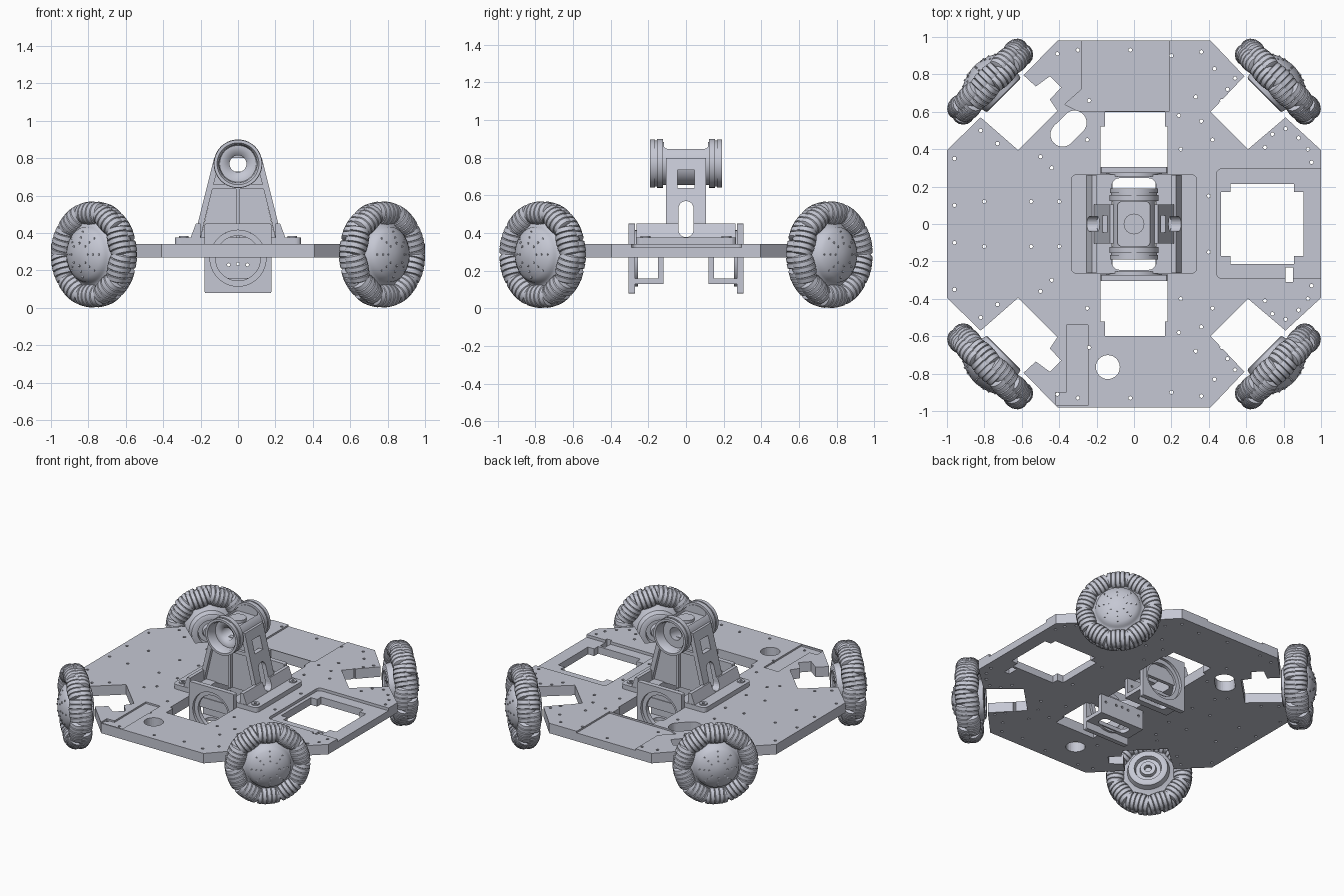
import bpy, bmesh, math
from mathutils import Matrix, Vector

if "Cube" in bpy.data.objects:
    bpy.data.objects.remove(bpy.data.objects["Cube"])

grey = bpy.data.materials.new("brushed_grey")
grey.use_nodes = True
COLOR = (0.56, 0.575, 0.655, 1)
grey.diffuse_color = COLOR
grey.node_tree.nodes["Principled BSDF"].inputs["Base Color"].default_value = COLOR


def finish(name, bm, smooth=False):
    bmesh.ops.recalc_face_normals(bm, faces=bm.faces)
    me = bpy.data.meshes.new(name)
    bm.to_mesh(me)
    bm.free()
    me.materials.append(grey)
    ob = bpy.data.objects.new(name, me)
    bpy.context.collection.objects.link(ob)
    if smooth:
        activate(ob)
        bpy.ops.object.shade_smooth_by_angle(angle=math.radians(35))
    return ob


def activate(ob):
    bpy.ops.object.select_all(action='DESELECT')
    ob.select_set(True)
    bpy.context.view_layer.objects.active = ob


def add_prism(bm, pts, lo, hi, axis='z'):
    # Extrude a 2D outline along an axis: z uses (x,y), y uses (x,z), x uses (y,z)
    place = {'z': lambda a, b, c: (a, b, c), 'y': lambda a, b, c: (a, c, b),
             'x': lambda a, b, c: (c, a, b)}[axis]
    bot = [bm.verts.new(place(a, b, lo)) for a, b in pts]
    top = [bm.verts.new(place(a, b, hi)) for a, b in pts]
    bm.faces.new(bot)
    bm.faces.new(top[::-1])
    for i in range(len(pts)):
        j = (i + 1) % len(pts)
        bm.faces.new((bot[i], bot[j], top[j], top[i]))


def prism(name, pts, lo, hi, axis='z', smooth=False):
    bm = bmesh.new()
    add_prism(bm, pts, lo, hi, axis)
    return finish(name, bm, smooth)


def rect(x0, x1, y0, y1, r=0):
    if not r:
        return [(x0, y0), (x1, y0), (x1, y1), (x0, y1)]
    out = []
    for k, (cx, cy) in enumerate([(x1 - r, y1 - r), (x0 + r, y1 - r), (x0 + r, y0 + r), (x1 - r, y0 + r)]):
        for i in range(6):
            a = math.pi / 2 * (k + i / 5)
            out.append((cx + r * math.cos(a), cy + r * math.sin(a)))
    return out


def circle(cx, cy, r, n=32):
    return [(cx + r * math.cos(2 * math.pi * i / n), cy + r * math.sin(2 * math.pi * i / n)) for i in range(n)]


def add_lathe(bm, profile, mat, n=48):
    # Revolve (radius, height) points about local z; radius 0 closes to a pole
    rings = []
    for r, h in profile:
        if r < 1e-6:
            rings.append([bm.verts.new(mat @ Vector((0, 0, h)))] * n)
        else:
            rings.append([bm.verts.new(mat @ Vector((x, y, h))) for x, y in circle(0, 0, r, n)])
    for a, b in zip(rings, rings[1:]):
        for i in range(n):
            j = (i + 1) % n
            bm.faces.new(list(dict.fromkeys((a[i], a[j], b[j], b[i]))))


def lathe(name, profile, mat, n=48):
    bm = bmesh.new()
    add_lathe(bm, profile, mat, n)
    return finish(name, bm, True)


def cut(ob, *cutters):
    for c in cutters:
        m = ob.modifiers.new("cut", 'BOOLEAN')
        m.operation, m.solver, m.object = 'DIFFERENCE', 'EXACT', c
        activate(ob)
        bpy.ops.object.modifier_apply(modifier=m.name)
        bpy.data.objects.remove(c)
    return ob


# Chassis plate: clipped square with four diagonal wheel slots
right = [(0.41, -0.98), (0.59, -0.79), (0.41, -0.6), (0.61, -0.4), (0.81, -0.57), (1, -0.395)]
right += [(x, -y) for x, y in right[::-1]]
left = [(-0.41, 0.98), (-0.59, 0.795), (-0.525, 0.735), (-0.45, 0.79), (-0.39, 0.73), (-0.45, 0.665),
        (-0.41, 0.605), (-0.62, 0.395), (-0.82, 0.57), (-1, 0.395)]
left += [(x, -y) for x, y in left[::-1]]
plate = prism("chassis_plate", right + left, 0.27, 0.342)

# Shallow pockets on the top of the plate
cut(plate,
    prism("c", rect(0.44, 1.05, -0.29, 0.295, 0.03), 0.322, 0.4),
    prism("c", [(-0.28, 1.05), (-0.28, 0.72), (-0.37, 0.64), (-0.30, 0.605), (0.19, 0.605), (0.19, 1.05)], 0.33, 0.4),
    prism("c", [(-0.42, -0.9), (-0.36, -0.9), (-0.36, -0.54), (-0.245, -0.54), (-0.245, -0.97), (-0.42, -0.97)], 0.33, 0.4))


# Openings through the plate
def window(s):
    p = [(-0.155, 0.6), (-0.155, 0.52), (-0.18, 0.52), (-0.18, 0.27), (0.18, 0.27), (0.18, 0.52),
         (0.165, 0.52), (0.165, 0.6)]
    return prism("c", [(x, s * y) for x, y in p], 0.2, 0.4)


tray = [(0.465, -0.17), (0.515, -0.17), (0.515, -0.215), (0.855, -0.215), (0.855, -0.17), (0.905, -0.17)]
tray += [(x, -y) for x, y in tray[::-1]]
oval = []
for i in range(33):
    a = math.radians(40 - 90) + 2 * math.pi * i / 33
    s = 0.045 if math.cos(a - math.radians(45)) > 0 else -0.045
    oval.append((-0.35 + 0.065 * math.cos(a) + s * 0.7, 0.51 + 0.065 * math.sin(a) + s * 0.7))
cut(plate, window(1), window(-1),
    prism("c", rect(-0.118, 0.118, -0.245, 0.245, 0.04), 0.2, 0.4),
    prism("c", tray, 0.2, 0.4), prism("c", oval, 0.2, 0.4),
    prism("c", circle(-0.14, -0.765, 0.064), 0.2, 0.4),
    prism("c", rect(0.81, 0.85, -0.31, -0.232), 0.2, 0.4))

# Bolt holes, repeated front and back
holes = [(0.2, 0.9), (0.36, 0.92), (0.43, 0.83), (0.5, 0.72), (0.47, 0.66), (0.54, 0.78), (0.33, 0.68),
         (0.36, 0.55), (0.42, 0.45), (0.24, 0.58), (0.25, 0.4), (0.66, 0.46), (0.7, 0.41), (0.74, 0.48),
         (0.81, 0.51), (0.88, 0.46), (0.93, 0.4), (0.95, 0.33), (-0.02, 0.93), (-0.3, 0.93), (-0.41, 0.91),
         (-0.24, 0.66), (-0.25, 0.45), (-0.44, 0.3), (-0.5, 0.36), (-0.73, 0.43), (-0.82, 0.5),
         (-0.96, 0.35), (-0.96, 0.1), (-0.8, 0.12), (-0.55, 0.12), (-0.4, 0.12), (0.4, 0.15)]
bm = bmesh.new()
for x, y in holes:
    for s in (1, -1):
        add_prism(bm, circle(x, s * y, 0.01, 8), 0.2, 0.4)
cut(plate, finish("c", bm))

# Sensor mount base with bolt bosses and a central opening
base = prism("mount_base", rect(-0.338, 0.338, -0.265, 0.265, 0.03), 0.342, 0.376)
cut(base, prism("c", rect(-0.118, 0.118, -0.245, 0.245, 0.04), 0.3, 0.5))
for sx in (1, -1):
    for sy in (1, -1):
        lathe("base_bolt", [(0.01, 0.376), (0.01, 0.384), (0.026, 0.384), (0.026, 0.37)],
              Matrix.Translation((sx * 0.29, sy * 0.215, 0)), 20)


def side_cutters():
    return (prism("c", rect(-0.04, 0.04, 0.378, 0.57, 0.039), -0.5, 0.5, 'x'),
            prism("c", rect(-0.045, 0.045, 0.64, 0.735), -0.5, 0.5, 'x'))


# Tower: side rails, sloped legs, front and back webs
for side, s in (("left", 1), ("right", -1)):
    rail = prism(side + "_base_rail", [(s * x, z) for x, z in
                 [(0.255, 0.37), (0.225, 0.45), (0.2, 0.45), (0.2, 0.37)]], -0.262, 0.262, 'y')
    cut(rail, side_cutters()[0])
    bpy.data.objects.remove([o for o in bpy.data.objects if o.name.startswith("c") and len(o.name) <= 5
                             and o.name.split(".")[0] == "c"][0])
    leg = prism(side + "_tower_leg", [(s * x, z) for x, z in
                [(0.23, 0.37), (0.213, 0.46), (0.128, 0.8), (0.095, 0.8), (0.18, 0.46), (0.2, 0.37)]],
                -0.105, 0.105, 'y')
    cut(leg, *side_cutters())
for end, s in (("front", -1), ("back", 1)):
    lo, hi = sorted((s * 0.05, s * 0.08))
    prism(end + "_tower_web", [(-0.2, 0.37), (0.2, 0.37), (0.115, 0.73), (-0.115, 0.73)], lo, hi, 'y')
    lo, hi = sorted((s * 0.07, s * 0.1))
    prism(end + "_web_rib", rect(-0.01, 0.01, 0.37, 0.66), lo, hi, 'y')
    prism(end + "_web_rail", rect(-0.14, 0.14, 0.635, 0.66), lo, hi, 'y')

# Sensor housing: flanged tube along y, bored through, with a window on top
tube = [(0.045, 0.12), (0.098, 0.12), (0.102, 0.175), (0.112, 0.19), (0.128, 0.19), (0.128, 0.165),
        (0.122, 0.165), (0.122, 0.155), (0.13, 0.155), (0.13, 0.122), (0.115, 0.122)]
tube += [(r, -h) for r, h in tube[::-1]]
tube.append(tube[0])
housing = lathe("sensor_housing", tube,
                Matrix.Translation((0, 0, 0.77)) @ Matrix.Rotation(math.pi / 2, 4, 'X'), 56)
bm = bmesh.new()
bm.from_mesh(housing.data)
bmesh.ops.remove_doubles(bm, verts=bm.verts, dist=1e-5)
bmesh.ops.recalc_face_normals(bm, faces=bm.faces)
bm.to_mesh(housing.data)
bm.free()
cut(housing, prism("c", rect(-0.088, 0.085, -0.118, 0.118, 0.02), 0.825, 1.0))
lathe("sensor_lens", [(0, 0.845), (0.055, 0.845), (0.055, 0.80), (0, 0.80)], Matrix.Identity(4), 32)

# Under-slung bearing brackets: outer plate with ring, shelf and inner wall
for end, s in (("front", -1), ("back", 1)):
    def span(a, b):
        return sorted((s * a, s * b))
    outer = prism(end + "_bracket_plate", rect(-0.178, 0.178, 0.078, 0.45, 0.008), *span(0.272, 0.305), 'y')
    cut(outer, prism("c", circle(0, 0.265, 0.15, 40), -0.5, 0.5, 'y'))
    turn = Matrix.Translation((0, 0, 0.265)) @ Matrix.Rotation(-s * math.pi / 2, 4, 'X')
    lathe(end + "_bearing_ring", [(0.12, 0.255), (0.12, 0.285), (0.15, 0.285), (0.15, 0.255), (0.12, 0.255)], turn)
    shelf = prism(end + "_bracket_shelf", rect(-0.178, 0.178, *span(0.12, 0.275)), 0.13, 0.158)
    cut(shelf, prism("c", rect(-0.115, 0.115, *span(0.165, 0.245), 0.03), 0, 0.2))
    wall = prism(end + "_bracket_inner_wall", rect(-0.178, 0.178, 0.15, 0.275), *span(0.12, 0.148), 'y')
    bm = bmesh.new()
    for x in (-0.14, -0.05, 0, 0.05, 0.14):
        add_prism(bm, circle(x, 0.235 - 0.2 * abs(x) * 0.5, 0.009, 8), -0.5, 0.5, 'y')
    cut(wall, finish("c", bm))

# Roller wheels: two staggered rows of ribbed barrels around a domed hub
R, RHO, OFFSET, COUNT = 0.283, 0.063, 0.018, 10
RC = R - RHO
barrel = [(0, -0.076)]
for k in range(5):
    for f, d in ((0.0, 0.007), (0.12, 0), (0.88, 0), (1.0, 0.007)):
        t = -0.076 + 0.152 * (k + f) / 5
        barrel.append((math.sqrt(R * R - t * t) - RC - d, t))
barrel.append((0, 0.076))
dome = [(0, 0.118), (0.02, 0.117), (0.05, 0.112), (0.09, 0.1), (0.125, 0.082), (0.147, 0.062), (0.15, 0.05),
        (0.165, 0.035), (0.205, 0.02), (0.205, -0.02), (0.165, -0.04), (0.14, -0.06), (0.13, -0.1),
        (0.122, -0.105), (0.09, -0.105), (0.082, -0.075), (0.055, -0.075), (0.05, -0.1), (0.025, -0.1),
        (0.022, -0.07), (0, -0.07)]
for fb, sy in (("front", -1), ("back", 1)):
    for lr, sx in (("left", 1), ("right", -1)):
        facing = Vector((sx, sy, 0)).to_track_quat('Z', 'Y').to_matrix().to_4x4()
        mat = Matrix.Translation((sx * 0.77, sy * 0.762, 0.285)) @ facing
        lathe(f"{fb}_{lr}_wheel_hub", dome, mat)
        bm = bmesh.new()
        for i in range(2 * COUNT):
            spin = Matrix.Rotation(math.pi * i / COUNT, 4, 'Z')
            spot = Matrix.Translation((RC, 0, OFFSET if i % 2 else -OFFSET))
            add_lathe(bm, barrel, mat @ spin @ spot @ Matrix.Rotation(math.pi / 2, 4, 'X'), 16)
        # Small hub studs in radial lines on the dome
        for i in range(8):
            spin = Matrix.Rotation(math.pi * i / 4, 4, 'Z')
            for r, h in ((0.06, 0.11), (0.09, 0.1), (0.12, 0.084)):
                add_lathe(bm, [(0, h + 0.004), (0.006, h + 0.004), (0.006, h - 0.01), (0, h - 0.01)],
                          mat @ spin @ Matrix.Translation((r, 0, 0)), 6)
        finish(f"{fb}_{lr}_wheel_rollers", bm, True)
